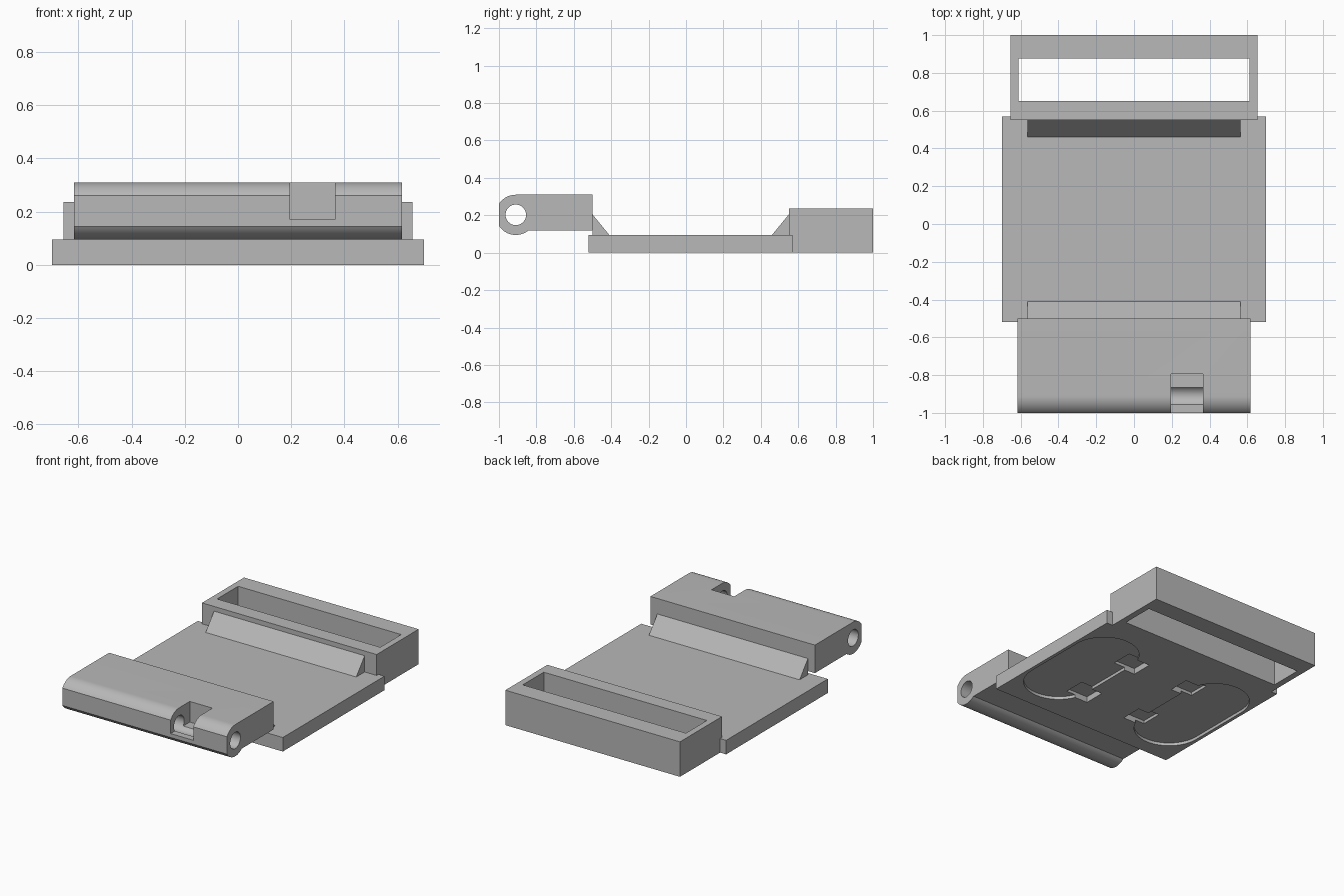
import bpy
import bmesh
from math import sin, cos, acos, asin, pi, radians

default = bpy.data.objects.get("Cube")
if default:
    bpy.data.objects.remove(default, do_unlink=True)

grey = bpy.data.materials.new("plain grey")
grey.use_nodes = True
grey.diffuse_color = (0.48, 0.48, 0.48, 1)
grey.node_tree.nodes["Principled BSDF"].inputs["Base Color"].default_value = (0.48, 0.48, 0.48, 1)


def prism(name, outline, low, high, axis):
    """Extrude a 2D outline along x (outline in y, z) or z (outline in x, y)."""
    def place(a, b, t):
        return (t, a, b) if axis == "X" else (a, b, t)
    bm = bmesh.new()
    base = bm.faces.new([bm.verts.new(place(a, b, low)) for a, b in outline])
    result = bmesh.ops.extrude_face_region(bm, geom=[base])
    moved = [v for v in result["geom"] if isinstance(v, bmesh.types.BMVert)]
    bmesh.ops.translate(bm, verts=moved, vec=place(0, 0, high - low))
    bmesh.ops.recalc_face_normals(bm, faces=bm.faces)
    mesh = bpy.data.meshes.new(name)
    bm.to_mesh(mesh)
    bm.free()
    mesh.materials.append(grey)
    obj = bpy.data.objects.new(name, mesh)
    bpy.context.collection.objects.link(obj)
    return obj


def box(name, x0, x1, y0, y1, z0, z1):
    return prism(name, [(x0, y0), (x1, y0), (x1, y1), (x0, y1)], z0, z1, "Z")


def arc(cx, cy, r, start, end, steps):
    angles = [start + (end - start) * i / steps for i in range(steps + 1)]
    return [(cx + r * cos(a), cy + r * sin(a)) for a in angles]


def activate(obj):
    bpy.ops.object.select_all(action="DESELECT")
    obj.select_set(True)
    bpy.context.view_layer.objects.active = obj


def cut(obj, cutter):
    cutter.hide_render = True
    activate(obj)
    mod = obj.modifiers.new("cut", "BOOLEAN")
    mod.operation = "DIFFERENCE"
    mod.solver = "EXACT"
    mod.object = cutter
    bpy.ops.object.modifier_apply(modifier=mod.name)
    bpy.data.objects.remove(cutter, do_unlink=True)


# Base plate with rounded recesses and small slots in the underside
plate = box("base_plate", -0.7, 0.7, -0.52, 0.57, 0, 0.095)
mid = 0.025
for side in (-1, 1):
    cx, r, reach = side * 0.455, 0.222, 0.222
    stadium = (arc(cx, mid + reach, r, 0, pi, 24)
               + arc(cx, mid - reach, r, pi, 2 * pi, 24))
    cut(plate, prism("recess_cutter", stadium, -0.1, 0.02, "Z"))
    for end in (-1, 1):
        sx, sy = side * 0.235, mid + end * 0.233
        cut(plate, box("slot_cutter", sx - 0.083, sx + 0.083,
                       sy - 0.073, sy + 0.073, -0.1, 0.04))

# Open rectangular frame at the back
frame = box("back_frame", -0.655, 0.655, 0.55, 1, 0, 0.237)
cut(frame, box("frame_cutter", -0.612, 0.612, 0.65, 0.875, -0.1, 0.5))

# Sloped ribs bracing the frame and the hinge block
for name, wall, toe in (("front_rib", -0.5, -0.41), ("back_rib", 0.55, 0.46)):
    prism(name, [(wall, 0.095), (toe, 0.095), (wall, 0.205)], -0.565, 0.565, "X")

# Hinge block: rounded nose, flattened at the front
cy, cz, r = -0.91, 0.2025, 0.1075
flat = acos((-1 - cy) / r)
under = 2 * pi + asin((0.12 - cz) / r)
profile = ([(-0.5, 0.12), (-0.5, cz + r)]
           + arc(cy, cz, r, pi / 2, flat, 12)
           + arc(cy, cz, r, 2 * pi - flat, under, 20))
hinge = prism("hinge_block", profile, -0.617, 0.617, "X")

# Pin bore along the hinge and a notch opening onto it
bore = arc(cy, cz, 0.055, 0, 2 * pi, 40)[:-1]
cut(hinge, prism("bore_cutter", bore, -0.8, 0.8, "X"))
cut(hinge, box("notch_cutter", 0.195, 0.365, -1.1, -0.795, 0.17, 0.5))

for obj in (plate, hinge):
    activate(obj)
    bpy.ops.object.shade_smooth_by_angle(angle=radians(25))
